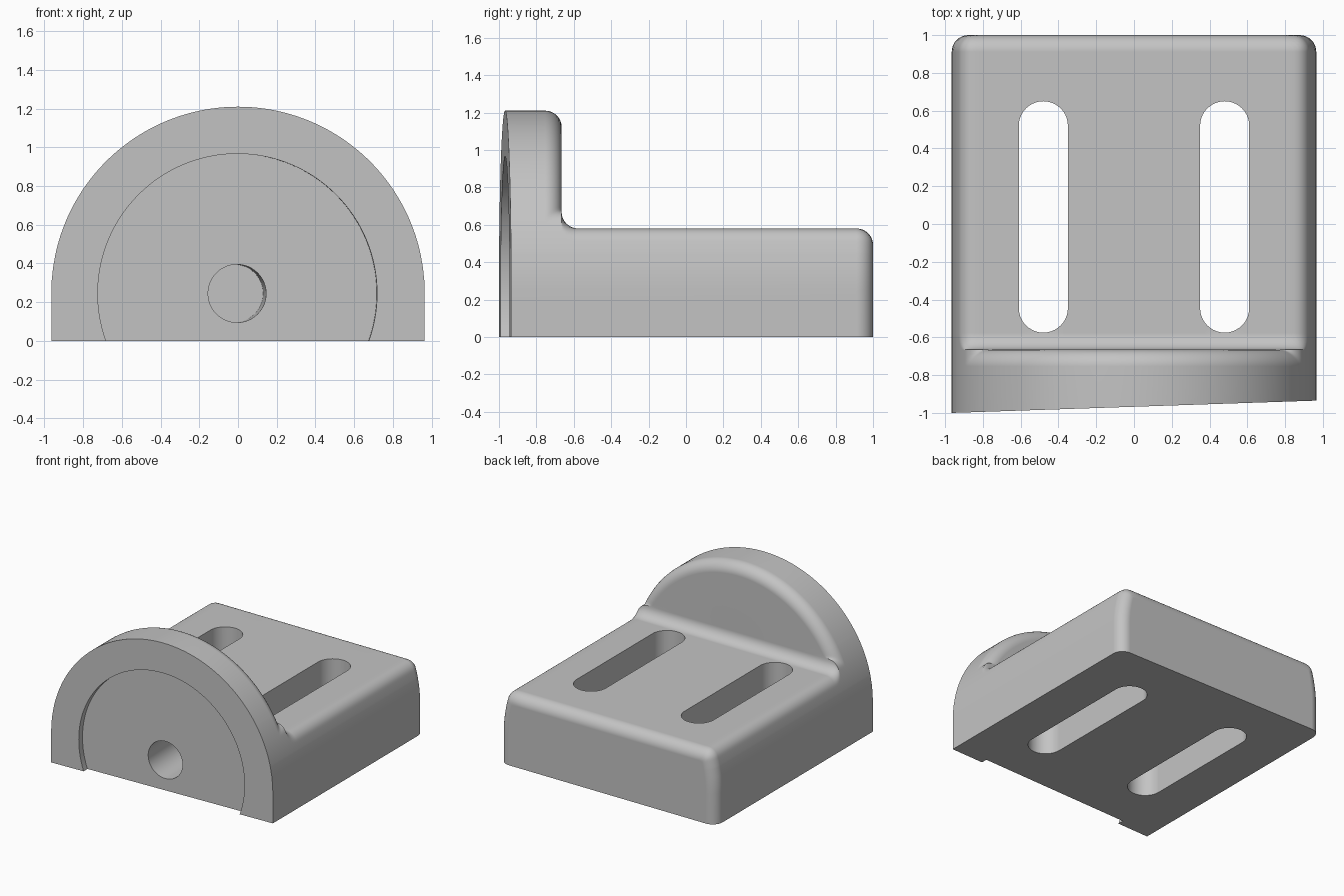
import bpy
import bmesh
from math import sin, cos, pi, atan, atan2, sqrt, radians

if "Cube" in bpy.data.objects:
    bpy.data.objects.remove(bpy.data.objects["Cube"])

RADIUS = 0.965      # arch radius
CENTRE = 0.245      # arch centre height
STEP = 0.58         # height of the flat base
BACK = 1.0
PLATE_BACK = -0.665
FILLET = 0.088
FRONT = -0.9675     # slanted front face, at x = 0
SLANT = 0.0337

grey = bpy.data.materials.new("light_grey")
grey.use_nodes = True
grey.diffuse_color = (0.55, 0.55, 0.55, 1)
grey.node_tree.nodes["Principled BSDF"].inputs["Base Color"].default_value = grey.diffuse_color

# Angular stations around the arch, dense where the rounded top corners lie
half = [i * 4 for i in range(3)] + [12 + i * 0.8 for i in range(25)] + [32 + i * 2 for i in range(29)]
angles = [radians(a) for a in half] + [pi / 2] + [pi - radians(a) for a in reversed(half)]


def base_reach(angle, radius, height, fillet):
    """Distance from the arch centre to an arch cut flat at a height, with round corners."""
    if angle > pi / 2:
        angle = pi - angle
    top = height - CENTRE
    pz = top - fillet
    px = sqrt((radius - fillet) ** 2 - pz ** 2)
    if angle <= atan2(pz, px):
        return radius
    if angle >= atan2(top, px):
        return top / sin(angle)
    along = px * cos(angle) + pz * sin(angle)
    return along + sqrt(max(0, fillet ** 2 - px ** 2 - pz ** 2 + along ** 2))


def plate_reach(angle, inset):
    """Arch plate drawn in by an inset, blended into the top of the cove below it."""
    a = RADIUS - inset
    b = base_reach(angle, RADIUS, STEP + FILLET, FILLET)
    blend = max(inset * 0.5, 1e-6)
    overlap = max(blend - abs(a - b), 0) / blend
    return min(RADIUS, max(a, b) + overlap ** 2 * blend / 4)


def ring(bm, y, reach, slant=0.0):
    outline = [(reach(a) * cos(a), CENTRE + reach(a) * sin(a)) for a in angles]
    outline = [(outline[0][0], 0)] + outline + [(outline[-1][0], 0)]
    return [bm.verts.new((x, y + slant * x, z)) for x, z in outline]


# Body: lofted from front face, over plate rim, cove and base to the rounded back
bm = bmesh.new()
rings = [ring(bm, FRONT, lambda a: RADIUS, SLANT)]
turns = [i * pi / 16 for i in range(9)]
for t in turns:
    inset = FILLET * (1 - cos(t))
    rings.append(ring(bm, PLATE_BACK - FILLET * (1 - sin(t)), lambda a: plate_reach(a, inset)))
for t in turns:
    height = STEP + FILLET * (1 - sin(t))
    rings.append(ring(bm, PLATE_BACK + FILLET * (1 - cos(t)),
                      lambda a: base_reach(a, RADIUS, height, FILLET)))
for t in turns:
    inset = FILLET * (1 - cos(t))
    rings.append(ring(bm, BACK - FILLET * (1 - sin(t)),
                      lambda a: base_reach(a, RADIUS - inset, STEP - inset, FILLET - inset)))
for one, two in zip(rings, rings[1:]):
    for i in range(len(one)):
        j = (i + 1) % len(one)
        bm.faces.new((one[i], one[j], two[j], two[i]))
bm.faces.new(rings[0])
bm.faces.new(rings[-1])
bmesh.ops.remove_doubles(bm, verts=bm.verts, dist=0.0002)
bmesh.ops.recalc_face_normals(bm, faces=bm.faces)
mesh = bpy.data.meshes.new("bracket_body")
bm.to_mesh(mesh)
bm.free()
mesh.materials.append(grey)
body = bpy.data.objects.new("bracket_body", mesh)
bpy.context.collection.objects.link(body)


def cut(cutter):
    cutter.data.materials.append(grey)
    bpy.ops.object.select_all(action='DESELECT')
    body.select_set(True)
    bpy.context.view_layer.objects.active = body
    mod = body.modifiers.new("cut", 'BOOLEAN')
    mod.operation = 'DIFFERENCE'
    mod.solver = 'EXACT'
    mod.object = cutter
    bpy.ops.object.modifier_apply(modifier=mod.name)
    bpy.data.objects.remove(cutter)


def cut_round(radius, depth, sides):
    """Round pocket square to the slanted front face."""
    tilt = atan(SLANT)
    outside = 0.2
    shift = (outside - depth) / 2
    bpy.ops.mesh.primitive_cylinder_add(
        vertices=sides, radius=radius, depth=outside + depth,
        location=(-0.003 + shift * sin(tilt), FRONT - shift * cos(tilt), CENTRE),
        rotation=(pi / 2, 0, tilt))
    cut(bpy.context.object)


def cut_slot(x, y0, y1, radius):
    """Slot with round ends, through the base."""
    b = bmesh.new()
    arc = [i * pi / 20 for i in range(21)]
    pts = [(x + radius * cos(a), y1 - radius + radius * sin(a)) for a in arc]
    pts += [(x - radius * cos(a), y0 + radius - radius * sin(a)) for a in arc]
    face = b.faces.new([b.verts.new((px, py, -0.2)) for px, py in pts])
    out = bmesh.ops.extrude_face_region(b, geom=[face])
    for v in out["geom"]:
        if isinstance(v, bmesh.types.BMVert):
            v.co.z = 1.0
    bmesh.ops.recalc_face_normals(b, faces=b.faces)
    m = bpy.data.meshes.new("slot_cutter")
    b.to_mesh(m)
    b.free()
    obj = bpy.data.objects.new("slot_cutter", m)
    obj.hide_render = True
    bpy.context.collection.objects.link(obj)
    cut(obj)


# Shallow face recess, blind bore and two mounting slots
cut_round(0.722, 0.05, 128)
cut_round(0.15, 0.5, 48)
for side in (-1, 1):
    cut_slot(side * 0.48, -0.575, 0.65, 0.13)

body.select_set(True)
bpy.context.view_layer.objects.active = body
bpy.ops.object.shade_smooth_by_angle(angle=radians(30))
normals = body.modifiers.new("weighted_normals", 'WEIGHTED_NORMAL')
normals.keep_sharp = True
